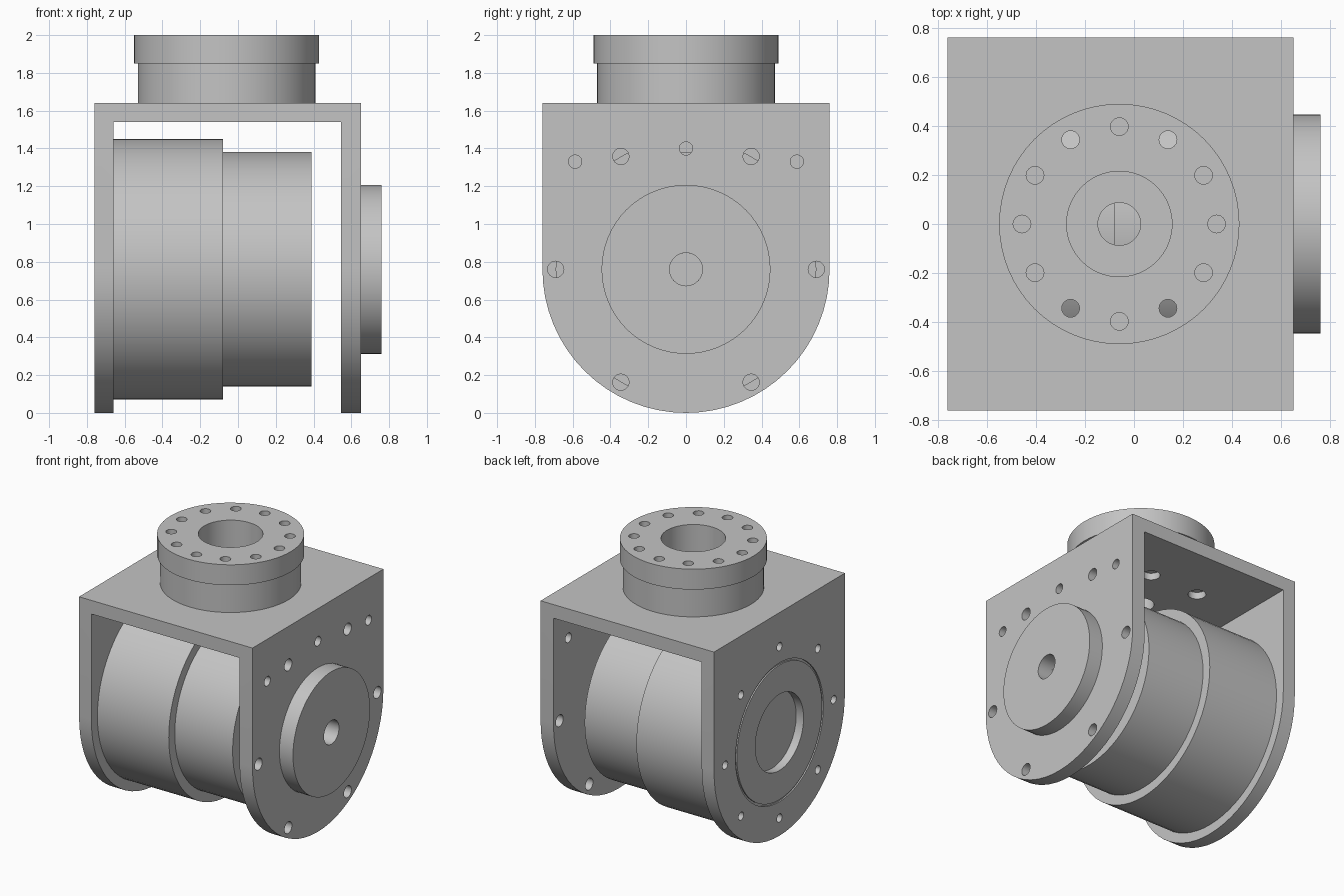
import bpy, bmesh, math
from mathutils import Matrix, Vector

cube = bpy.data.objects.get("Cube")
if cube:
    bpy.data.objects.remove(cube, do_unlink=True)

grey = bpy.data.materials.new("machined grey")
grey.use_nodes = True
GREY = (0.55, 0.55, 0.55, 1)
grey.diffuse_color = GREY
grey.node_tree.nodes["Principled BSDF"].inputs["Base Color"].default_value = GREY

AXIS_Z = 0.76      # height of the drum axis
FLANGE_X = -0.06   # centre of the top flange


def make_object(name, bm):
    bmesh.ops.recalc_face_normals(bm, faces=bm.faces)
    mesh = bpy.data.meshes.new(name)
    bm.to_mesh(mesh)
    bm.free()
    mesh.materials.append(grey)
    obj = bpy.data.objects.new(name, mesh)
    bpy.context.collection.objects.link(obj)
    return obj


def lathe(name, profile, origin, axis, segments=64):
    """Spin closed (radius, distance) points about the x or z axis."""
    bm = bmesh.new()
    rings = []
    for r, d in profile:
        if r == 0:
            rings.append([bm.verts.new((0, 0, d))] * segments)
        else:
            rings.append([bm.verts.new((r * math.cos(a), r * math.sin(a), d))
                          for a in (2 * math.pi * i / segments for i in range(segments))])
    for k, ring in enumerate(rings):
        nxt = rings[(k + 1) % len(rings)]
        if ring[0] is ring[1] and nxt[0] is nxt[1]:
            continue
        for i in range(segments):
            j = (i + 1) % segments
            bm.faces.new(list(dict.fromkeys((ring[i], ring[j], nxt[j], nxt[i]))))
    turn = Matrix.Rotation(math.pi / 2, 4, 'Y') if axis == 'X' else Matrix()
    bmesh.ops.transform(bm, matrix=Matrix.Translation(origin) @ turn, verts=bm.verts)
    return make_object(name, bm)


def cylinder(name, radius, start, end, origin, axis, segments=64):
    return lathe(name, [(0, start), (radius, start), (radius, end), (0, end)],
                 origin, axis, segments)


def cut(target, cutters):
    """Subtract each cutter from the target, then discard the cutter."""
    for cutter in cutters:
        mod = target.modifiers.new("cut", 'BOOLEAN')
        mod.operation = 'DIFFERENCE'
        mod.solver = 'EXACT'
        mod.object = cutter
        bpy.context.view_layer.objects.active = target
        bpy.ops.object.modifier_apply(modifier=mod.name)
        bpy.data.objects.remove(cutter, do_unlink=True)


def side_hole(radius, y, z, start, end, segments=24):
    return cylinder("cutter", radius, start, end, (0, y, z), 'X', segments)


def top_hole(radius, x, y, start, end, segments=24):
    return cylinder("cutter", radius, start, end, (x, y, 0), 'Z', segments)


# Bracket: round-bottomed outline extruded along x
bm = bmesh.new()
arc = [math.pi + math.pi * i / 32 for i in range(33)]
outline = [(0.76 * math.cos(a), AXIS_Z + 0.76 * math.sin(a)) for a in arc]
outline += [(0.76, 1.64), (-0.76, 1.64)]
face = bm.faces.new([bm.verts.new((-0.76, y, z)) for y, z in outline])
side = bmesh.ops.extrude_face_region(bm, geom=[face])
bmesh.ops.translate(bm, vec=Vector((1.41, 0, 0)),
                    verts=[v for v in side["geom"] if isinstance(v, bmesh.types.BMVert)])
bracket = make_object("bracket", bm)

# Opening between the two walls
bm = bmesh.new()
bmesh.ops.create_cube(bm, size=1)
bmesh.ops.transform(bm, verts=bm.verts, matrix=Matrix.Translation((-0.0575, 0, 0.52))
                    @ Matrix.Diagonal((1.205, 2, 2.04, 1)))
cut(bracket, [make_object("cutter", bm)])

# Bolt holes in the plain wall
holes = [side_hole(0.043, 0.69 * math.cos(k * math.pi / 3),
                   AXIS_Z + 0.69 * math.sin(k * math.pi / 3), 0.5, 0.7) for k in range(6)]
holes += [side_hole(0.035, y, z, 0.5, 0.7)
          for y, z in ((0, 1.40), (0.587, 1.33), (-0.587, 1.33))]
holes.append(side_hole(0.087, 0, AXIS_Z, 0.5, 0.7, 48))

# Bolt circle, shallow bore and thin groove in the drum wall
holes += [side_hole(0.03, 0.63 * math.cos(k * math.pi / 4),
                    AXIS_Z + 0.63 * math.sin(k * math.pi / 4), -0.8, -0.68) for k in range(8)]
holes.append(side_hole(0.28, 0, AXIS_Z, -0.8, -0.70, 64))
holes.append(lathe("cutter", [(0.495, -0.8), (0.51, -0.8), (0.51, -0.75), (0.495, -0.75)],
                   (0, 0, AXIS_Z), 'X'))

# Centre hole and four counterbored holes in the roof
holes.append(top_hole(0.087, FLANGE_X, 0, 1.4, 1.8, 48))
bolts = [(FLANGE_X + 0.397 * math.cos(k * math.pi / 6), 0.397 * math.sin(k * math.pi / 6))
         for k in range(12)]
THROUGH = (2, 4, 8, 10)
for k in THROUGH:
    holes.append(top_hole(0.036, *bolts[k], 1.4, 1.8))
    holes.append(top_hole(0.06, *bolts[k], 1.4, 1.59))
cut(bracket, holes)

# Stepped ring flange with bore
flange = lathe("top_flange", [(0.215, 1.64), (0.47, 1.64), (0.47, 1.85), (0.49, 1.85),
                              (0.49, 2.0), (0.215, 2.0)], (FLANGE_X, 0, 0), 'Z')
cut(flange, [top_hole(0.036, x, y, 1.5 if k in THROUGH else 1.85 + 0.02, 2.1)
             for k, (x, y) in enumerate(bolts)])

# Stepped drum held by one wall
drum = lathe("drum", [(0, -0.66), (0.69, -0.66), (0.69, -0.08), (0.62, -0.08),
                      (0.62, 0.39), (0, 0.39)], (0, 0, AXIS_Z), 'X')

# Round boss on the plain wall, with a centre hole
boss = lathe("side_boss", [(0.087, 0.65), (0.447, 0.65), (0.447, 0.76), (0.087, 0.76)],
             (0, 0, AXIS_Z), 'X')

# Smooth round walls, crisp edges
bpy.ops.object.select_all(action='DESELECT')
for obj in (bracket, flange, drum, boss):
    obj.select_set(True)
bpy.context.view_layer.objects.active = bracket
bpy.ops.object.shade_smooth_by_angle(angle=math.radians(30))
